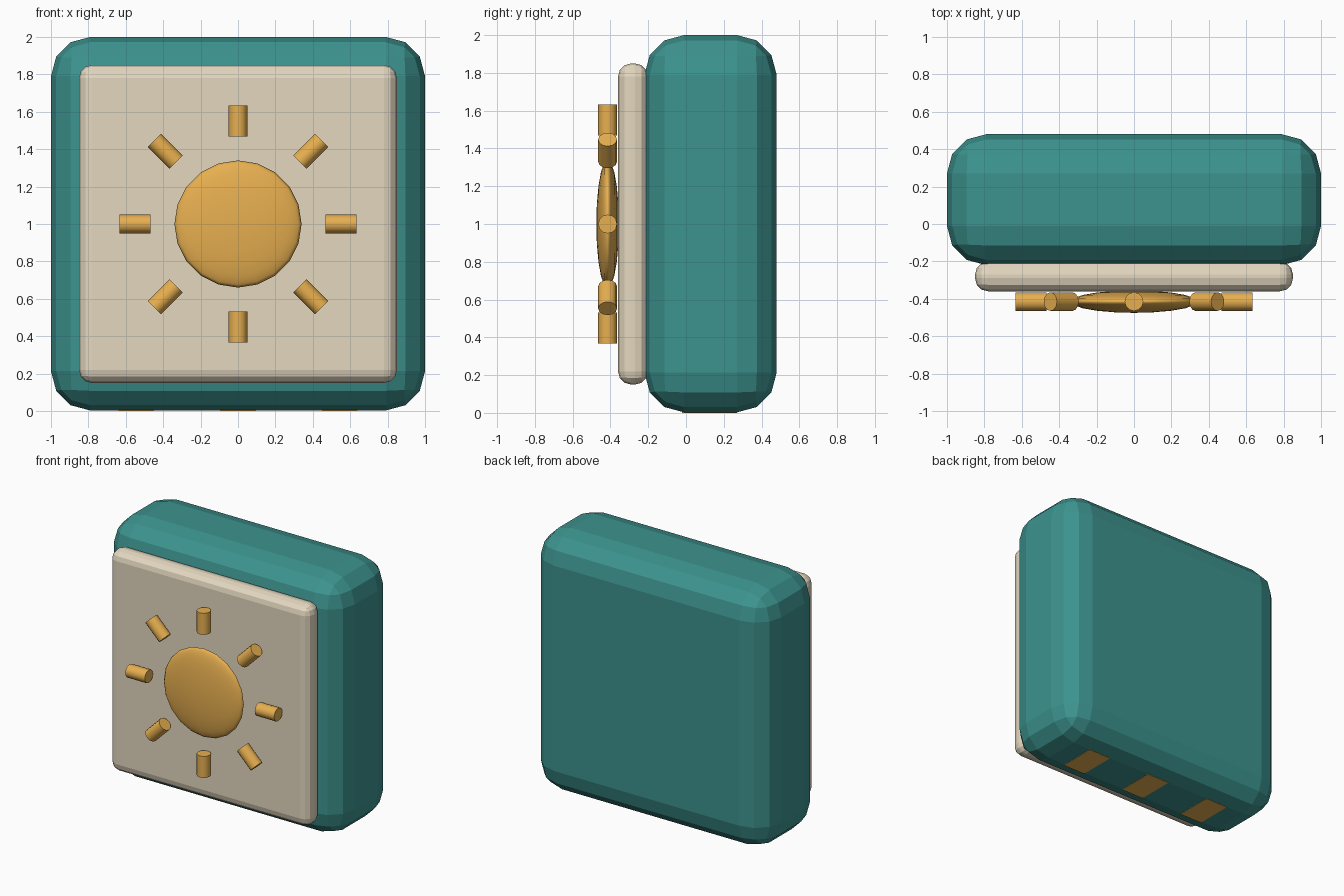
import bpy
from math import sin, cos, pi

if "Cube" in bpy.data.objects:
    bpy.data.objects.remove(bpy.data.objects["Cube"])


def material(name, rgb):
    m = bpy.data.materials.new(name)
    m.diffuse_color = (*rgb, 1)
    m.use_nodes = True
    m.node_tree.nodes["Principled BSDF"].inputs["Base Color"].default_value = m.diffuse_color
    return m


teal = material("teal", (0.045, 0.29, 0.27))
cream = material("cream", (0.77, 0.68, 0.52))
gold = material("gold", (0.80, 0.43, 0.08))


def box(name, lo, hi, mat, bevel=0.0):
    bpy.ops.mesh.primitive_cube_add(
        size=1, location=[(a + b) / 2 for a, b in zip(lo, hi)])
    ob = bpy.context.object
    ob.name = name
    ob.scale = [b - a for a, b in zip(lo, hi)]
    bpy.ops.object.transform_apply(location=False, rotation=False, scale=True)
    ob.data.materials.append(mat)
    if bevel:
        mod = ob.modifiers.new("Rounded edges", 'BEVEL')
        mod.width = bevel
        mod.segments = 3
    return ob


# Chunky rounded body and the raised front panel
box("body", (-1, -0.22, 0.003), (1, 0.48, 2), teal, 0.21)
box("front_panel", (-0.85, -0.36, 0.15), (0.85, -0.20, 1.85), cream, 0.07)

# Small pads set almost flush into the underside
for i, x in enumerate((-0.545, 0, 0.545)):
    box(f"base_pad_{i + 1}", (x - 0.095, -0.02, 0), (x + 0.095, 0.27, 0.08), gold)

# Sun disc: flattened sphere on the panel
bpy.ops.mesh.primitive_uv_sphere_add(
    segments=20, ring_count=10, radius=0.34,
    location=(0, -0.415, 1), rotation=(pi / 2, 0, 0))
sun = bpy.context.object
sun.name = "sun_disc"
sun.scale = (1, 1, 0.06 / 0.34)
sun.data.materials.append(gold)
bpy.ops.object.shade_smooth()

# Eight stubby rays around the disc
for i in range(8):
    a = i * pi / 4
    bpy.ops.mesh.primitive_cylinder_add(
        vertices=12, radius=0.05, depth=0.165,
        location=(0.55 * sin(a), -0.415, 1 + 0.55 * cos(a)), rotation=(0, a, 0))
    ray = bpy.context.object
    ray.name = f"sun_ray_{i + 1}"
    ray.data.materials.append(gold)
    bpy.ops.object.shade_smooth_by_angle(angle=pi / 4)
